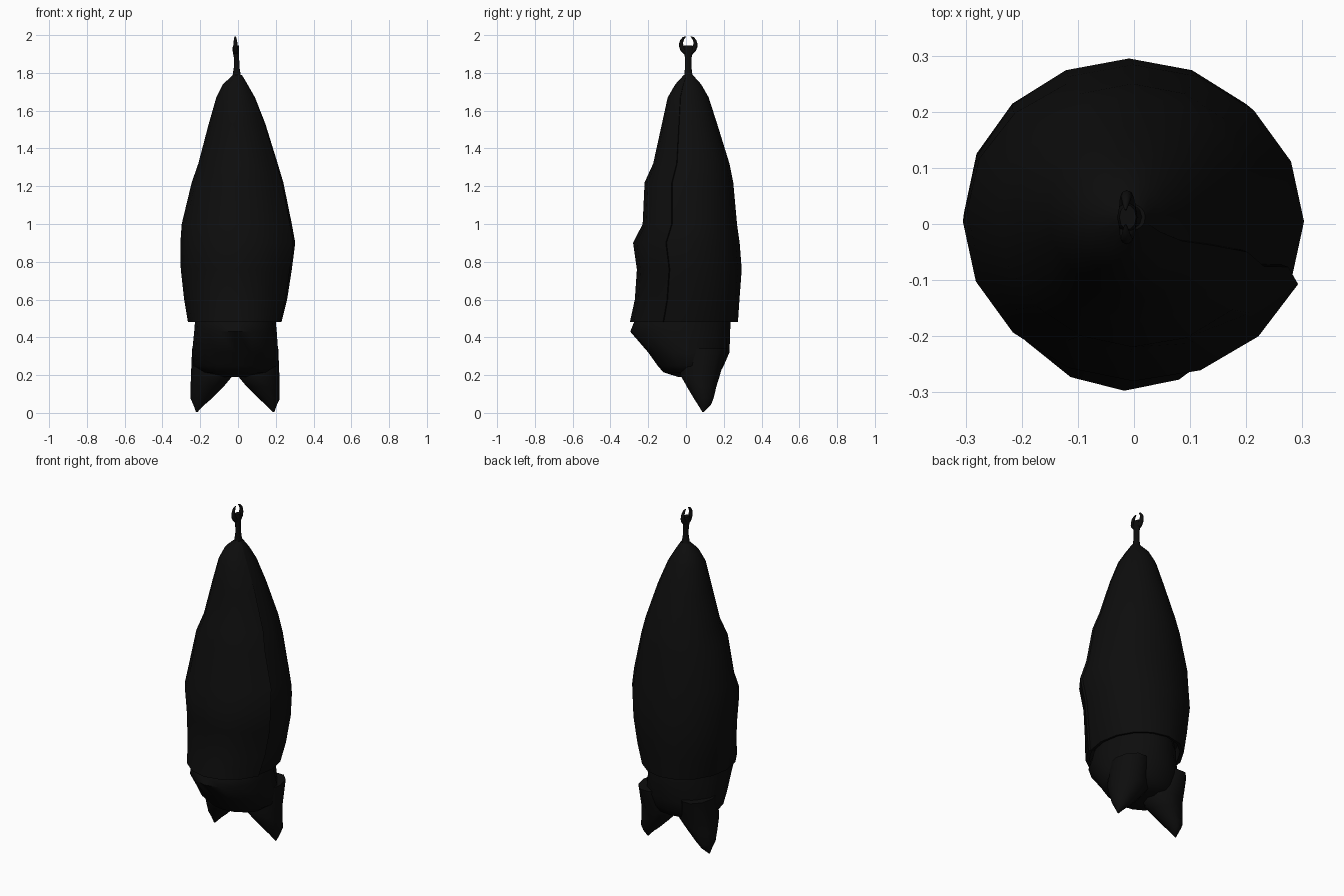
import bpy, bmesh, math
from mathutils import Vector

if "Cube" in bpy.data.objects:
    bpy.data.objects.remove(bpy.data.objects["Cube"])

black = bpy.data.materials.new("soft black")
black.diffuse_color = (0.004, 0.004, 0.004, 1)
black.use_nodes = True
black.node_tree.nodes["Principled BSDF"].inputs["Base Color"].default_value = black.diffuse_color


def finish(name, bm, angle=50):
    bmesh.ops.recalc_face_normals(bm, faces=bm.faces)
    me = bpy.data.meshes.new(name)
    bm.to_mesh(me)
    bm.free()
    me.materials.append(black)
    ob = bpy.data.objects.new(name, me)
    bpy.context.collection.objects.link(ob)
    bpy.ops.object.select_all(action='DESELECT')
    ob.select_set(True)
    bpy.context.view_layer.objects.active = ob
    bpy.ops.object.shade_smooth_by_angle(angle=math.radians(angle))
    return ob


def oval(z, x0, x1, y0, y1, n=16, start=0.0, extra=0, wrap=0.0):
    """Ring through four extents; wrap makes it spiral outwards to an overlap."""
    cx, cy = (x0 + x1) / 2, (y0 + y1) / 2
    pts = []
    for i in range(n + extra):
        a = start + 2 * math.pi * i / n
        k = 1 + wrap * max(0, i - n + 5) / 5
        pts.append(Vector((cx + (x1 - x0) / 2 * k * math.cos(a),
                           cy + (y1 - y0) / 2 * k * math.sin(a), z)))
    return pts


def loft(name, rings, angle=50):
    bm = bmesh.new()
    vs = [[bm.verts.new(p) for p in r] for r in rings]
    n = len(vs[0])
    for a, b in zip(vs, vs[1:]):
        for i in range(n):
            j = (i + 1) % n
            bm.faces.new((a[i], a[j], b[j], b[i]))
    bm.faces.new(vs[0])
    bm.faces.new(vs[-1])
    return finish(name, bm, angle)


# Wings wrapped round the body, overlapping on the front right, hollow at the hem
WRAP = [(1.79, -.025, .02, -.01, .035), (1.74, -.08, .05, -.055, .08),
        (1.67, -.115, .09, -.095, .12), (1.53, -.155, .145, -.125, .165),
        (1.32, -.21, .21, -.17, .23), (1.22, -.245, .24, -.215, .25),
        (1.0, -.298, .285, -.225, .27), (.9, -.305, .303, -.275, .284),
        (.76, -.303, .285, -.255, .295), (.6, -.285, .26, -.266, .283),
        (.48, -.265, .23, -.292, .275), (.485, -.245, .21, -.27, .255),
        (.56, -.24, .2, -.25, .24)]
loft("wrapped_wings", [oval(*r, start=-math.pi / 8, extra=1, wrap=.045) for r in WRAP], 40)

# Head, hanging below with the snout towards the front
HEAD = [(.62, -.2, .17, -.2, .2), (.48, -.228, .2, -.275, .235),
        (.43, -.232, .205, -.295, .234), (.32, -.243, .213, -.2, .23),
        (.25, -.235, .205, -.15, .2), (.215, -.19, .16, -.12, .18),
        (.19, -.08, .05, -.04, .13)]
loft("head", [oval(*r) for r in HEAD])

# Pointed ears, mirrored about the head's centre line
EAR = [(.34, .05, .228, -.03, .225), (.2, .01, .234, -.035, .185),
       (.14, .06, .236, .0, .165), (.075, .125, .236, .04, .148),
       (.045, .16, .222, .06, .135), (.004, .2, .207, .087, .094)]
for side, name in ((1, "right_ear"), (-1, "left_ear")):
    rings = []
    for z, a, b, y0, y1 in EAR:
        x0, x1 = sorted((-.015 + side * a, -.015 + side * b))
        rings.append(oval(z, x0, x1, y0, y1, n=10))
    loft(name, rings)

# Leg holding the animal up
LEG = [(1.74, -.05, .03, -.02, .05), (1.79, -.028, .014, -.01, .035),
       (1.83, -.022, .008, -.006, .03), (1.88, -.022, .006, -.006, .03),
       (1.925, -.03, .006, -.018, .042), (1.945, -.026, .004, -.01, .034)]
loft("leg", [oval(*r, n=10) for r in LEG])

# Two curved claws forming an open ring
for side, name in ((1, "rear_claw"), (-1, "front_claw")):
    rings = []
    for i in range(8):
        t = i / 7
        a = math.radians(-80 + 150 * t)
        r = .014 * (1 - t) ** .6 + .002
        d = Vector((0, side * math.cos(a), math.sin(a)))
        mid = Vector((-.011 - .004 * t, .012, 1.952)) + Vector((0, d.y * .038, d.z * .043))
        rings.append([mid + d * (r * math.cos(b)) + Vector((r * math.sin(b), 0, 0))
                      for b in (2 * math.pi * k / 8 for k in range(8))])
    loft(name, rings)
